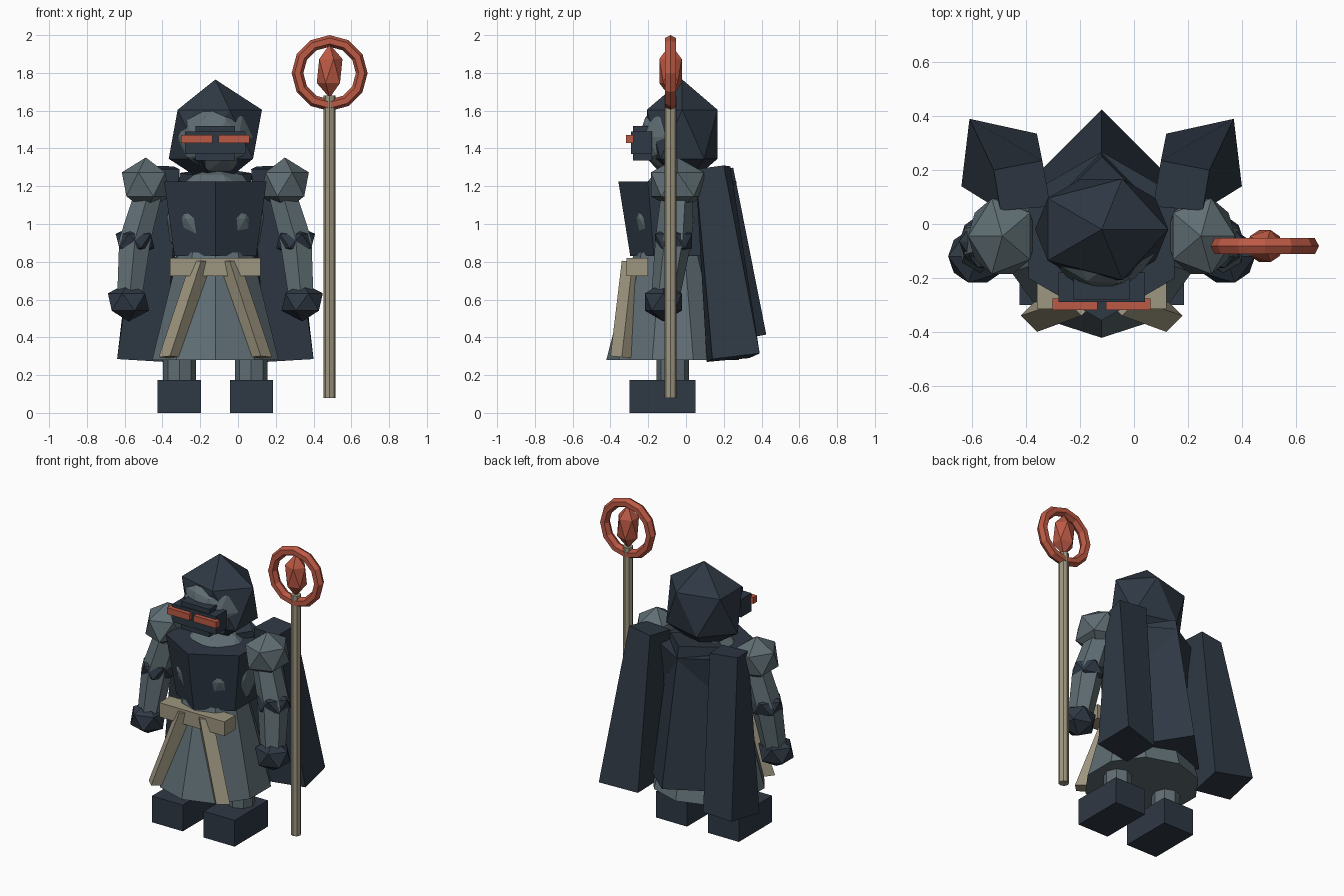
import bpy, bmesh, math
from mathutils import Vector, Matrix

if "Cube" in bpy.data.objects:
    bpy.data.objects.remove(bpy.data.objects["Cube"])

CX = -0.12  # the figure's own centre line


def material(name, rgb):
    m = bpy.data.materials.new(name)
    m.diffuse_color = (*rgb, 1)
    m.use_nodes = True
    m.node_tree.nodes["Principled BSDF"].inputs["Base Color"].default_value = m.diffuse_color
    return m


NAVY = material("dark navy", (0.028, 0.040, 0.058))
GREY = material("slate grey", (0.115, 0.155, 0.172))
TAN = material("pale tan", (0.34, 0.305, 0.215))
RED = material("rust red", (0.50, 0.100, 0.058))


def finish(bm, name, mat, mirror=False, x=CX):
    bmesh.ops.recalc_face_normals(bm, faces=bm.faces)
    me = bpy.data.meshes.new(name)
    bm.to_mesh(me)
    bm.free()
    me.materials.append(mat)
    ob = bpy.data.objects.new(name, me)
    ob.location.x = x
    bpy.context.collection.objects.link(ob)
    if mirror:
        ob.modifiers.new("mirror", 'MIRROR').use_clip = False
    return ob


def ball(name, mat, c, r, sub=1, **kw):
    bm = bmesh.new()
    mtx = Matrix.Translation(c) @ Matrix.Diagonal((*r, 1))
    bmesh.ops.create_icosphere(bm, subdivisions=sub, radius=1, matrix=mtx)
    return finish(bm, name, mat, **kw)


def box(name, mat, lo, hi, **kw):
    bm = bmesh.new()
    lo, hi = Vector(lo), Vector(hi)
    mtx = Matrix.Translation((lo + hi) / 2) @ Matrix.Diagonal((*(hi - lo), 1))
    bmesh.ops.create_cube(bm, size=1, matrix=mtx)
    return finish(bm, name, mat, **kw)


def loft(name, mat, rings, **kw):
    """Closed skin through rings of equal point count."""
    bm = bmesh.new()
    rows = [[bm.verts.new(p) for p in ring] for ring in rings]
    n = len(rows[0])
    for a, b in zip(rows, rows[1:]):
        for i in range(n):
            j = (i + 1) % n
            bm.faces.new((a[i], a[j], b[j], b[i]))
    bm.faces.new(rows[0][::-1])
    bm.faces.new(rows[-1])
    return finish(bm, name, mat, **kw)


def circle(c, r, n, tilt=0.0):
    """Polygon with one corner facing front; tilt raises its back edge."""
    out = []
    for i in range(n):
        a = 2 * math.pi * i / n - math.pi / 2
        dy = r * math.sin(a)
        out.append((c[0] + r * math.cos(a), c[1] + dy, c[2] + dy * tilt))
    return out


# boots and legs
box("boot", NAVY, (0.077, -0.30, 0), (0.305, 0.05, 0.175), mirror=True)
loft("leg", GREY, [circle((0.19, -0.07, z), 0.087, 8) for z in (0.15, 0.45)], mirror=True)

# skirt, torso and chest armour
loft("skirt", GREY, [circle((0, -0.07, 0.28), 0.352, 10),
                     circle((0, -0.07, 0.85), 0.205, 10)])
ball("torso", GREY, (0, -0.05, 1.03), (0.27, 0.245, 0.27), sub=2)
loft("chest_armour", NAVY, [circle((0, -0.045, 0.83), 0.25, 6),
                            circle((0, -0.045, 1.225), 0.313, 6)])

# belt and hanging sashes
box("belt", TAN, (-0.24, -0.315, 0.725), (0.24, -0.20, 0.82))
loft("sash", TAN, [circle((0.24, -0.34, 0.295), 0.06, 4, -0.1),
                   circle((0.075, -0.283, 0.80), 0.057, 4, -0.1)], mirror=True)

# arms
ball("shoulder_guard", GREY, (0.368, -0.045, 1.21), (0.142, 0.165, 0.142), mirror=True)
loft("arm", GREY, [circle((0.35, -0.045, 1.18), 0.085, 6),
                   circle((0.425, -0.065, 0.92), 0.097, 6),
                   circle((0.455, -0.11, 0.60), 0.075, 6)], mirror=True)
ball("elbow_guard", NAVY, (0.425, -0.065, 0.91), (0.115, 0.115, 0.085), mirror=True)
ball("glove", NAVY, (0.46, -0.12, 0.587), (0.122, 0.115, 0.103), mirror=True)

# head and hood
ball("head", GREY, (0, -0.05, 1.46), (0.208, 0.20, 0.205), sub=2)
ball("hood", NAVY, (0, -0.02, 1.475), (0.276, 0.22, 0.29))

# face mask and eye strips
box("mask_tall", NAVY, (-0.105, -0.28, 1.335), (0.105, -0.18, 1.52))
box("mask_wide", NAVY, (-0.16, -0.29, 1.37), (0.16, -0.18, 1.49))
box("eye_strip", RED, (0.016, -0.318, 1.428), (0.182, -0.277, 1.47), mirror=True)

# cape: ridged centre panel and two flared side panels
loft("cape_centre", NAVY, [circle((0, 0.19, 0.37), 0.235, 4, 0.19),
                           circle((0, 0.06, 1.27), 0.19, 4, 0.15)])
loft("cape_side", NAVY, [
    [(0.52, 0.14, 0.285), (0.49, 0.39, 0.315), (0.24, 0.335, 0.29), (0.27, 0.11, 0.27)],
    [(0.375, 0.05, 1.29), (0.40, 0.20, 1.31), (0.22, 0.235, 1.305), (0.19, 0.065, 1.29)],
], mirror=True)

# staff with ring head and crystal
SX, SY = 0.485, -0.082
loft("staff", TAN, [circle((0, SY, z), 0.032, 8) for z in (0.08, 1.68)], x=SX)
ball("crystal", RED, (0, SY, 1.81), (0.076, 0.07, 0.142), x=SX)

bm = bmesh.new()
N, M = 12, 6
grid = []
for i in range(N):
    a = 2 * math.pi * i / N
    row = []
    for k in range(M):
        b = 2 * math.pi * k / M
        r = 0.17 + 0.031 * math.cos(b)
        row.append(bm.verts.new((r * math.cos(a), SY + 0.034 * math.sin(b),
                                 1.799 + r * math.sin(a))))
    grid.append(row)
for i in range(N):
    for k in range(M):
        p, q = grid[i], grid[(i + 1) % N]
        bm.faces.new((p[k], q[k], q[(k + 1) % M], p[(k + 1) % M]))
finish(bm, "staff_ring", RED, x=SX)
